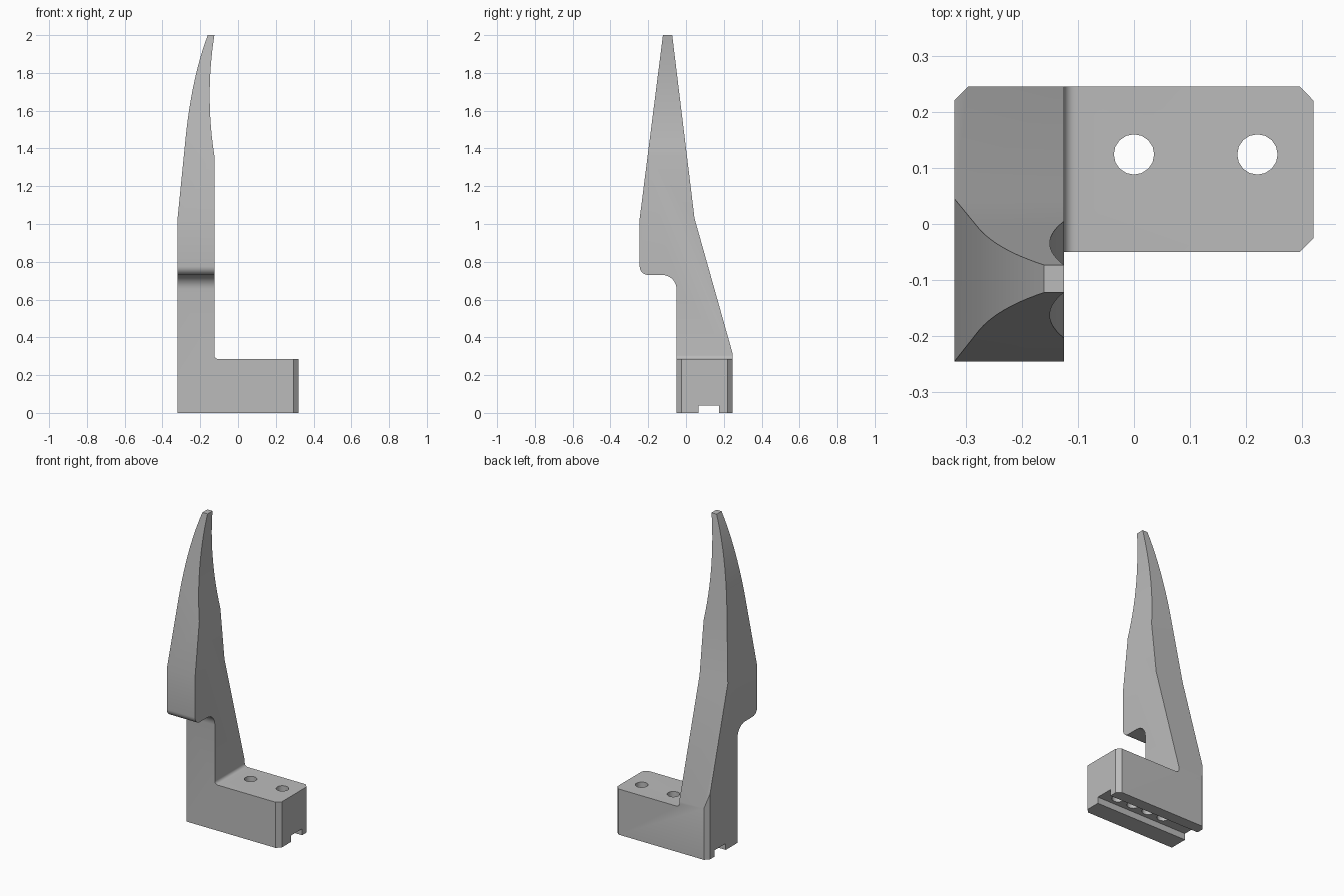
import bpy, bmesh, math
from mathutils import Vector
from mathutils.geometry import interpolate_bezier

if "Cube" in bpy.data.objects:
    bpy.data.objects.remove(bpy.data.objects["Cube"], do_unlink=True)

grey = bpy.data.materials.new("plain grey")
grey.use_nodes = True
colour = (0.5, 0.5, 0.5, 1)
grey.diffuse_color = colour
grey.node_tree.nodes["Principled BSDF"].inputs["Base Color"].default_value = colour


def prism(name, points, place, low, high):
    """Extrude a 2D profile; place(a, b, depth) maps it into space."""
    bm = bmesh.new()
    face = bm.faces.new([bm.verts.new(place(a, b, low)) for a, b in points])
    moved = bmesh.ops.extrude_face_region(bm, geom=[face])["geom"]
    shift = Vector(place(0, 0, high)) - Vector(place(0, 0, low))
    bmesh.ops.translate(bm, vec=shift, verts=[v for v in moved if isinstance(v, bmesh.types.BMVert)])
    bmesh.ops.recalc_face_normals(bm, faces=bm.faces)
    mesh = bpy.data.meshes.new(name)
    bm.to_mesh(mesh)
    bm.free()
    mesh.materials.append(grey)
    obj = bpy.data.objects.new(name, mesh)
    bpy.context.collection.objects.link(obj)
    return obj


def arc(cx, cy, r, start, end, steps=8):
    angles = [math.radians(start + (end - start) * i / steps) for i in range(steps + 1)]
    return [(cx + r * math.cos(t), cy + r * math.sin(t)) for t in angles]


def curve(*controls):
    p0, p1, p2, p3 = [Vector((a, b, 0)) for a, b in controls]
    return [(p.x, p.y) for p in interpolate_bezier(p0, p1, p2, p3, 14)]


def combine(target, tool, operation):
    mod = target.modifiers.new(operation, 'BOOLEAN')
    mod.operation, mod.solver, mod.object = operation, 'EXACT', tool
    bpy.context.view_layer.objects.active = target
    bpy.ops.object.modifier_apply(modifier=mod.name)
    bpy.data.objects.remove(tool, do_unlink=True)


def along_x(a, b, d): return (d, a, b)
def along_y(a, b, d): return (a, d, b)
def along_z(a, b, d): return (a, b, d)


# Side outline: foot, sloping back, narrow tip and overhanging front
side = [(-0.05, 0), (0.245, 0), (0.245, 0.32), (0.045, 1.03), (-0.073, 2), (-0.122, 2), (-0.245, 1.03)]
side += arc(-0.2, 0.775, 0.045, 180, 270)
side += arc(-0.125, 0.655, 0.075, 90, 0)
bracket = prism("bracket_with_finger", side, along_x, -0.5, 0.5)

# Front outline: L shape with filleted corner, scooped inside and curved outside
front = [(-0.32, -0.1), (0.32, -0.1), (0.32, 0.285)]
front += arc(-0.105, 0.305, 0.02, 270, 180, 5)
front += curve((-0.125, 1.36), (-0.16, 1.58), (-0.157, 1.8), (-0.125, 2))
front += [(-0.125, 2.1), (-0.125, 2.2), (-0.16, 2.2)]
front += curve((-0.16, 2), (-0.225, 1.83), (-0.26, 1.63), (-0.278, 1.45))
front += [(-0.32, 1.03)]
combine(bracket, prism("front_shape", front, along_y, -0.5, 0.5), 'INTERSECT')

# Chamfered upright corners
plan = [(-0.4, -0.3), (0.045, -0.3), (0.4, 0.055), (0.4, 0.14), (0.24, 0.3), (-0.24, 0.3), (-0.4, 0.14)]
combine(bracket, prism("plan_shape", plan, along_z, -0.5, 2.5), 'INTERSECT')

# Groove along the underside
groove = [(0.065, -0.1), (0.175, -0.1), (0.175, 0.04), (0.065, 0.04)]
combine(bracket, prism("groove_cutter", groove, along_x, -0.6, 0.6), 'DIFFERENCE')

# Two through holes, with blind holes between them in the groove
for x, top in ((0.22, 0.5), (0, 0.5), (0.11, 0.2), (-0.11, 0.2)):
    ring = arc(x, 0.124, 0.036, 0, 360, 16)[:-1]
    combine(bracket, prism("hole_cutter", ring, along_z, -0.1, top), 'DIFFERENCE')

bpy.ops.object.select_all(action='DESELECT')
bracket.select_set(True)
bpy.context.view_layer.objects.active = bracket
bpy.ops.object.shade_smooth_by_angle(angle=math.radians(30))
